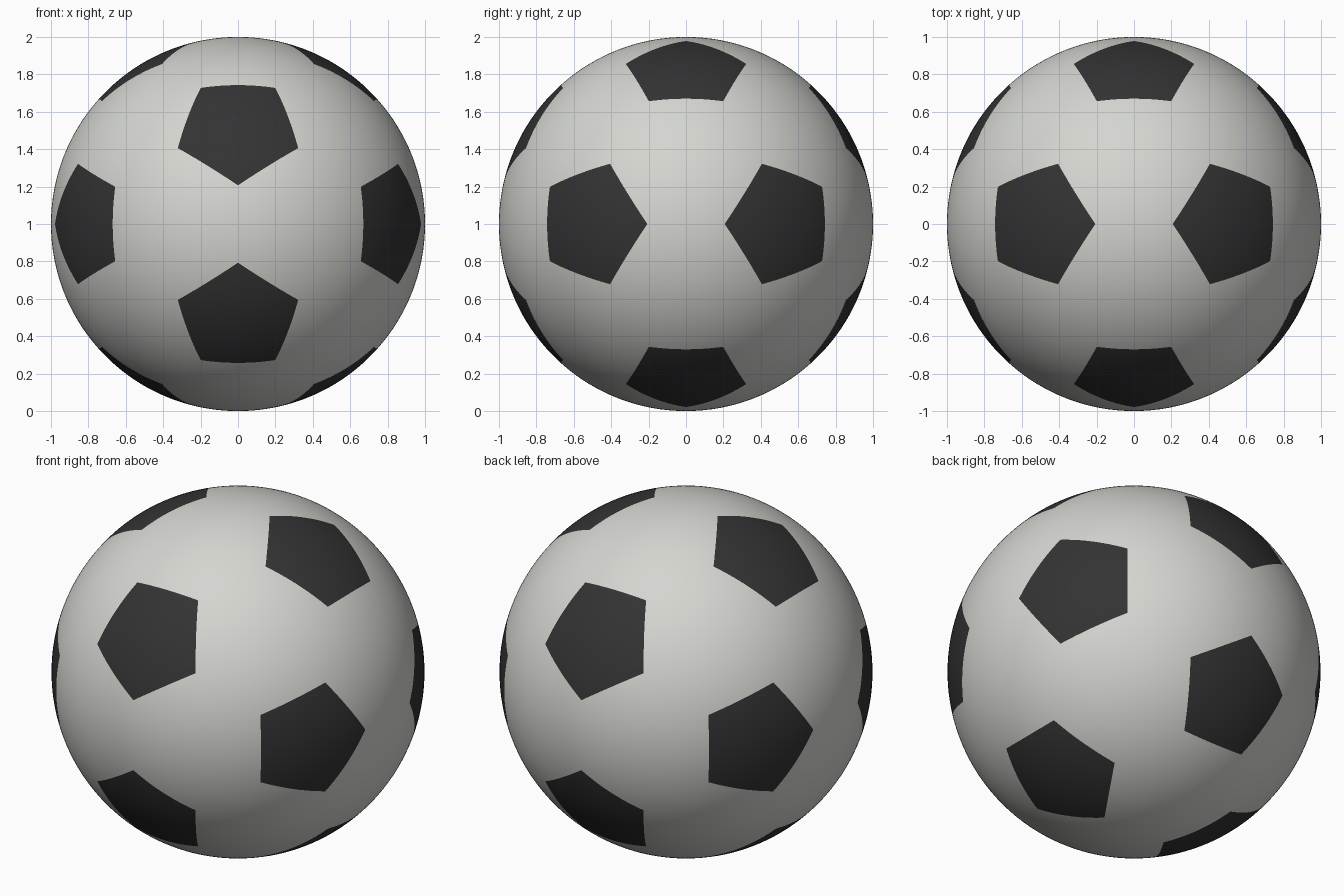
import bpy, bmesh, math
from mathutils import Vector

if "Cube" in bpy.data.objects:
    bpy.data.objects.remove(bpy.data.objects["Cube"])

RADIUS = 1.0
SHRINK = 0.985   # pentagons very slightly smaller than the regular ones
CUTS = 15


def material(name, rgb):
    m = bpy.data.materials.new(name)
    m.diffuse_color = (*rgb, 1.0)
    m.use_nodes = True
    m.node_tree.nodes["Principled BSDF"].inputs["Base Color"].default_value = m.diffuse_color
    return m


# Icosahedron directions: the centres of the twelve dark panels
phi = (1 + math.sqrt(5)) / 2
centres = []
for a in (-1, 1):
    for b in (-phi, phi):
        centres += [Vector((0, b, a)).normalized(),
                    Vector((b, a, 0)).normalized(),
                    Vector((a, 0, b)).normalized()]

# Panel corners: a third of the way along each icosahedron edge
bm = bmesh.new()
for c in centres:
    for n in centres:
        if 0.3 < c.dot(n) < 0.6:
            corner = c.lerp(n, 1 / 3).normalized()
            bm.verts.new(c.lerp(corner, SHRINK).normalized())

# Hull of the corners, merged into 12 pentagons and 20 hexagons
bmesh.ops.convex_hull(bm, input=bm.verts[:])
bmesh.ops.dissolve_limit(bm, angle_limit=math.radians(2),
                         verts=bm.verts[:], edges=bm.edges[:])
for f in bm.faces:
    f.material_index = 1 if len(f.verts) == 5 else 0

# Fan each panel, subdivide and push out onto the sphere
bmesh.ops.poke(bm, faces=bm.faces[:])
for v in bm.verts:
    v.co.normalize()
bmesh.ops.subdivide_edges(bm, edges=bm.edges[:], cuts=CUTS, use_grid_fill=True)
for v in bm.verts:
    v.co = v.co.normalized() * RADIUS + Vector((0, 0, RADIUS))
bmesh.ops.recalc_face_normals(bm, faces=bm.faces[:])
for f in bm.faces:
    f.smooth = True

mesh = bpy.data.meshes.new("ball")
bm.to_mesh(mesh)
bm.free()
mesh.materials.append(material("off white", (0.66, 0.67, 0.63)))
mesh.materials.append(material("black", (0.033, 0.033, 0.033)))
ball = bpy.data.objects.new("ball", mesh)
bpy.context.collection.objects.link(ball)
